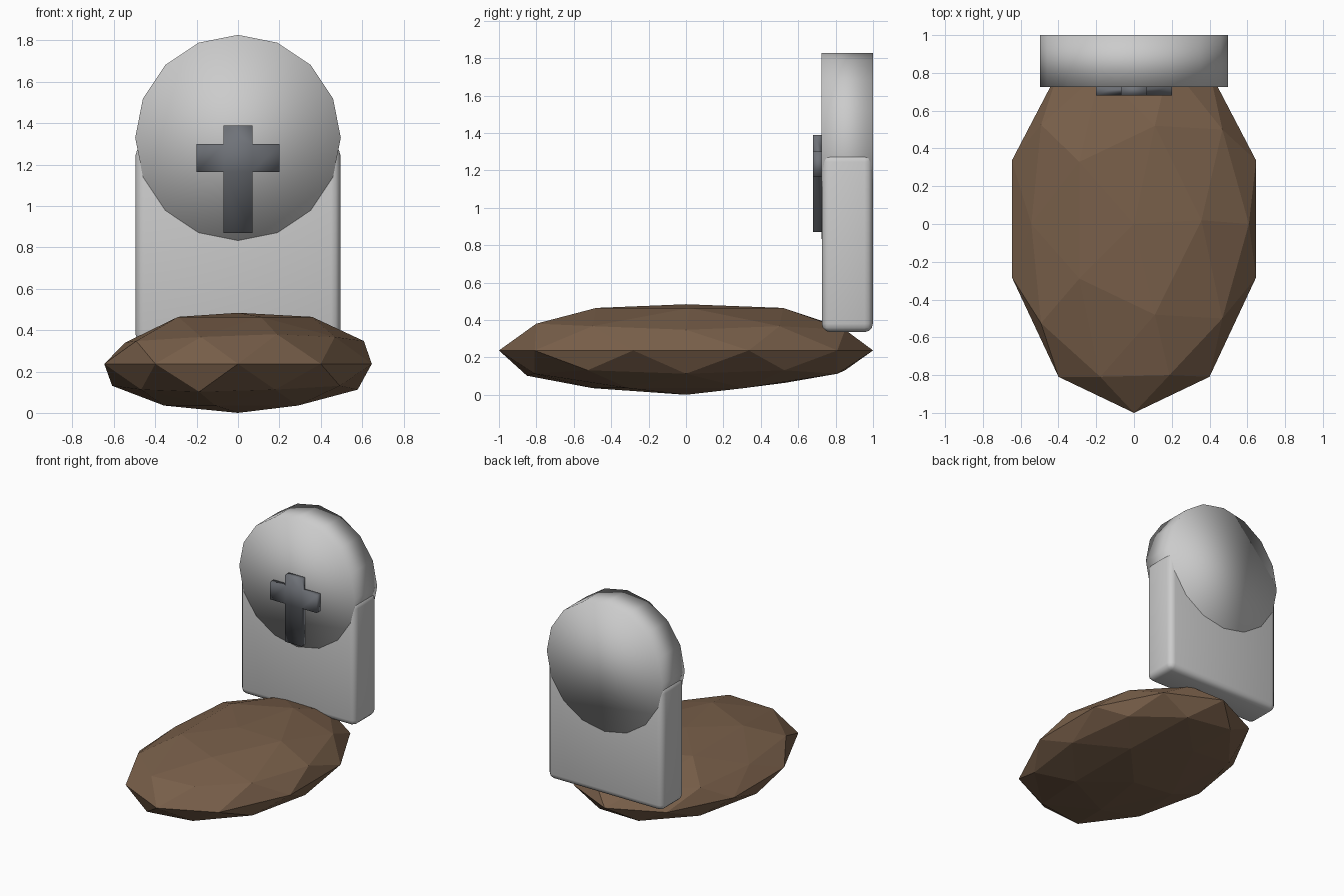
import bpy, bmesh, math
from mathutils import Vector

if "Cube" in bpy.data.objects:
    bpy.data.objects.remove(bpy.data.objects["Cube"])


def paint(obj, name, rgb):
    mat = bpy.data.materials.new(name)
    mat.diffuse_color = (*rgb, 1)
    mat.use_nodes = True
    mat.node_tree.nodes["Principled BSDF"].inputs["Base Color"].default_value = mat.diffuse_color
    obj.data.materials.append(mat)


def smooth(obj):
    for p in obj.data.polygons:
        p.use_smooth = True


# Dirt mound: flattened low-poly icosphere, slightly uneven
bpy.ops.mesh.primitive_ico_sphere_add(subdivisions=2, radius=1)
mound = bpy.context.object
mound.name = "dirt_mound"
for v in mound.data.vertices:
    x, y, z = v.co
    if 0.8 < z < 0.9:                  # upper ring pushed up
        z, y = 0.92, y + 0.02
    elif z > 0.5 and x < -0.8:         # sagging left side
        z, x = 0.42, x * 0.94
    elif 0.4 < z < 0.5 and y < -0.8:   # raised front shoulder
        z, y = 0.58, -0.80
    elif z < -0.8 and y > 0.45:        # lifted underside at the back
        z, y = -0.73, 0.53
    elif z < -0.4 and z > -0.5 and y < -0.8:
        z = -0.57
    elif abs(z) < 0.01 and abs(x) > 0.9:
        y += 0.027
    v.co = (x * 0.68, y, 0.237 + z * (0.247 if z > 0 else 0.237))
paint(mound, "dirt", (0.19, 0.115, 0.068))

# Headstone slab: bevelled box
bpy.ops.mesh.primitive_cube_add(size=1, location=(0, 0.8625, 0.8125))
slab = bpy.context.object
slab.name = "headstone_slab"
slab.scale = (0.99, 0.273, 0.955)
bpy.ops.object.transform_apply(location=False, rotation=False, scale=True)
bev = slab.modifiers.new("bevel", 'BEVEL')
bev.width = 0.045
bev.segments = 3
smooth(slab)

# Headstone round top: 16-sided disc facing forward
bpy.ops.mesh.primitive_cylinder_add(vertices=16, radius=0.497, depth=0.275,
                                    location=(0, 0.8625, 1.33),
                                    rotation=(math.pi / 2, 0, 0))
disc = bpy.context.object
disc.name = "headstone_round_top"
smooth(disc)

# Cross: central block with four arms extruded from it
bm = bmesh.new()
bmesh.ops.create_cube(bm, size=1)
for v in bm.verts:
    v.co = (v.co.x * 0.14, 0.7075 + v.co.y * 0.055, 1.2325 + v.co.z * 0.135)
arms = [((1, 0, 0), 0.13), ((-1, 0, 0), 0.13), ((0, 0, 1), 0.09), ((0, 0, -1), 0.295)]
for direction, length in arms:
    d = Vector(direction)
    bm.normal_update()
    face = max(bm.faces, key=lambda f: f.normal.dot(d))
    ext = bmesh.ops.extrude_discrete_faces(bm, faces=[face])["faces"]
    bmesh.ops.translate(bm, vec=d * length, verts=ext[0].verts)
bmesh.ops.remove_doubles(bm, verts=bm.verts, dist=0.0001)
bmesh.ops.recalc_face_normals(bm, faces=bm.faces)
mesh = bpy.data.meshes.new("cross")
bm.to_mesh(mesh)
bm.free()
cross = bpy.data.objects.new("cross", mesh)
bpy.context.collection.objects.link(cross)
smooth(cross)
paint(cross, "dark_stone", (0.16, 0.17, 0.19))
